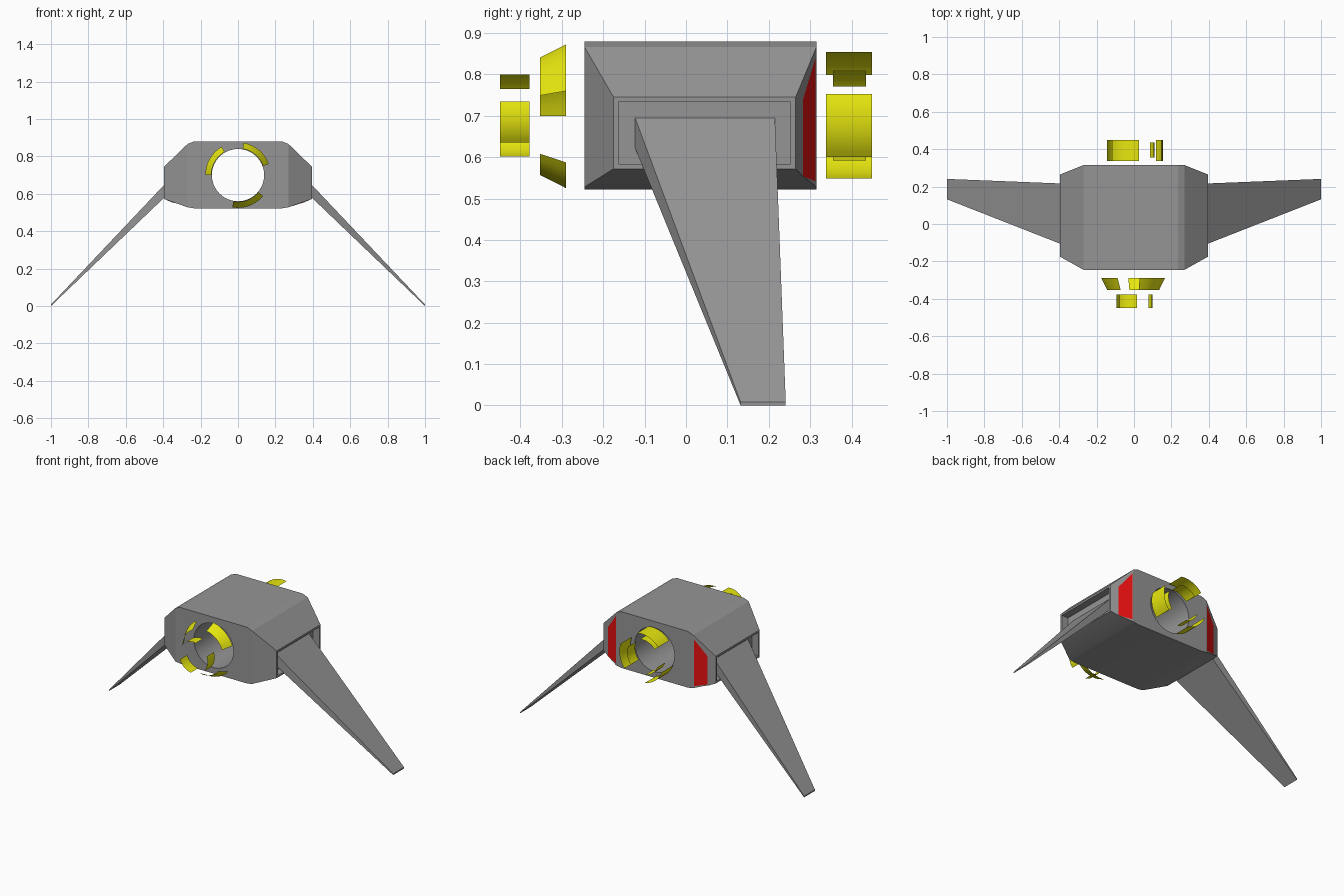
import bpy
import bmesh
import math
from mathutils import Vector

if "Cube" in bpy.data.objects:
    bpy.data.objects.remove(bpy.data.objects["Cube"], do_unlink=True)


def material(name, color):
    mat = bpy.data.materials.new(name)
    mat.use_nodes = True
    mat.diffuse_color = (*color, 1)
    mat.node_tree.nodes["Principled BSDF"].inputs["Base Color"].default_value = (*color, 1)
    return mat


GREY = material("hull grey", (0.3, 0.3, 0.3))
YELLOW = material("ring yellow", (0.8, 0.8, 0.005))
RED = material("panel red", (0.8, 0.005, 0.005))
AXIS_Z = 0.7


def make_object(name, bm, *mats):
    mesh = bpy.data.meshes.new(name)
    bm.to_mesh(mesh)
    bm.free()
    obj = bpy.data.objects.new(name, mesh)
    bpy.context.collection.objects.link(obj)
    for mat in mats:
        mesh.materials.append(mat)
    return obj


def activate(obj):
    bpy.ops.object.select_all(action='DESELECT')
    obj.select_set(True)
    bpy.context.view_layer.objects.active = obj


def hull(points):
    bm = bmesh.new()
    for p in points:
        bm.verts.new(p)
    bmesh.ops.convex_hull(bm, input=bm.verts[:])
    bmesh.ops.dissolve_limit(bm, angle_limit=0.01, verts=bm.verts[:], edges=bm.edges[:])
    bmesh.ops.recalc_face_normals(bm, faces=bm.faces[:])
    return bm


# Faceted body: long middle section tapering to a smaller panel on each side
FRONT, BACK, SIDE, CORNER = -0.245, 0.315, 0.395, 0.27
SIDE_FRONT, SIDE_BACK = -0.175, 0.265
points = []
for s in (-1, 1):
    for y in (FRONT, BACK):
        for x, z in ((0.235, 0.88), (CORNER, 0.866), (CORNER, 0.528), (0.235, 0.522)):
            points.append((s * x, y, z))
    for y in (SIDE_FRONT, SIDE_BACK):
        for z in (0.572, 0.745):
            points.append((s * SIDE, y, z))
bm = hull(points)

# Recessed wing sockets in the side panels
for face in [f for f in bm.faces if abs(f.normal.x) > 0.99]:
    inward = -face.normal.copy()
    bmesh.ops.inset_region(bm, faces=[face], thickness=0.017)
    floor = bmesh.ops.extrude_discrete_faces(bm, faces=[face])["faces"][0]
    bmesh.ops.translate(bm, verts=floor.verts[:], vec=inward * 0.045)

# Red panels inset in the rear corner faces
rear = [f for f in bm.faces if f.normal.y > 0.2 and abs(f.normal.x) > 0.2 and abs(f.normal.z) < 0.05]
for face in rear:
    bmesh.ops.inset_region(bm, faces=[face], thickness=0.012)
    mid = face.calc_center_median()
    for v in face.verts:
        outer = abs(v.co.x) > abs(mid.x)
        y = 0.283 if outer else 0.313
        top = 0.74 if outer else 0.84
        low = 0.553 if outer else 0.542
        x = CORNER + (BACK - y) / (BACK - SIDE_BACK) * (SIDE - CORNER)
        v.co = (math.copysign(x, mid.x), y, top if v.co.z > mid.z else low)
    face.material_index = 1
body = make_object("body", bm, GREY, RED)

# Round bore running through the body
bpy.ops.mesh.primitive_cylinder_add(vertices=32, radius=0.14, depth=2,
                                    location=(0, 0, AXIS_Z), rotation=(math.pi / 2, 0, 0))
cutter = bpy.context.object
cutter.name = "bore_cutter"
cutter.hide_render = True
activate(body)
mod = body.modifiers.new("bore", 'BOOLEAN')
mod.operation = 'DIFFERENCE'
mod.solver = 'EXACT'
mod.object = cutter
bpy.ops.object.modifier_apply(modifier=mod.name)
bpy.data.objects.remove(cutter, do_unlink=True)
bpy.ops.object.shade_smooth_by_angle(angle=math.radians(13))

# Wings slanting down from the sockets to a thin tip
for s, side in ((1, "left"), (-1, "right")):
    root = [(s * 0.35, y, z) for y in (-0.123, 0.215) for z in (0.622, 0.695)]
    tip = [(s, y, z) for y in (0.132, 0.241) for z in (0, 0.008)]
    make_object(side + "_wing", hull(root + tip), GREY)


# Thin ring segments floating in front of and behind the bore
def ring_segment(name, start, y0, r0, y1, r1, steps=8):
    bm = bmesh.new()
    rows = []
    for i in range(steps + 1):
        a = math.radians(start + 60 * i / steps)
        d = Vector((math.cos(a), 0, math.sin(a)))
        rows.append([bm.verts.new(d * r + Vector((0, y, AXIS_Z))) for y, r in ((y0, r0), (y1, r1))])
    for a, b in zip(rows, rows[1:]):
        bm.faces.new((a[0], a[1], b[1], b[0]))
    bm.normal_update()
    if bm.faces[:][0].normal.dot(rows[0][0].co - Vector((0, y0, AXIS_Z))) < 0:
        bmesh.ops.reverse_faces(bm, faces=bm.faces[:])
    obj = make_object(name, bm, YELLOW)
    activate(obj)
    bpy.ops.object.shade_smooth_by_angle(angle=math.radians(30))


EVEN = (80, 200, 320)
for name, starts, y0, r0, y1, r1 in (
        ("front_ring", EVEN, -0.45, 0.1, -0.378, 0.1),
        ("front_cone_ring", (20, 120, 260), -0.353, 0.143, -0.29, 0.175),
        ("rear_outer_ring", EVEN, 0.338, 0.154, 0.45, 0.154),
        ("rear_inner_ring", EVEN, 0.355, 0.11, 0.435, 0.11)):
    for n, start in enumerate(starts, 1):
        ring_segment(f"{name}_segment_{n}", start, y0, r0, y1, r1)
